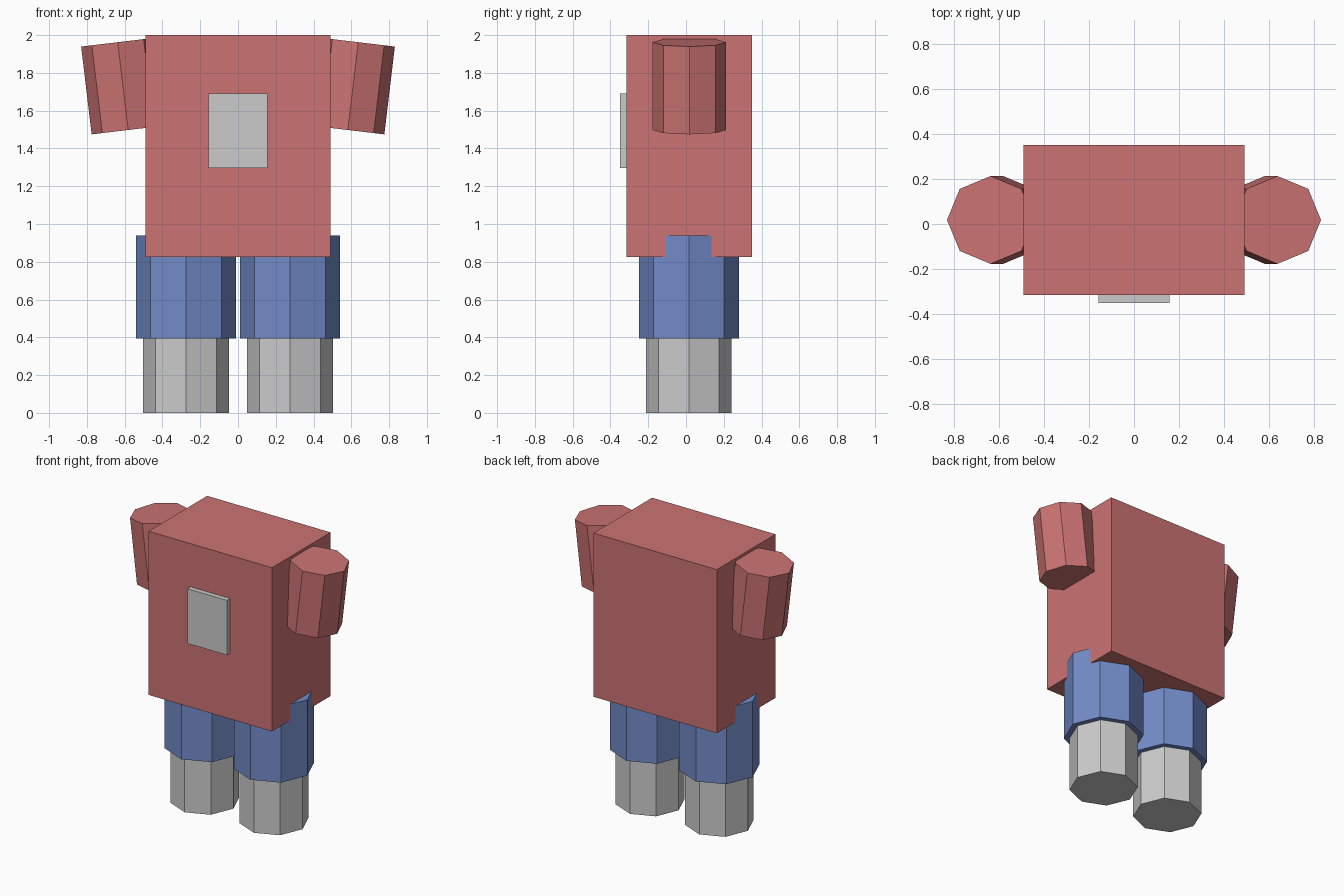
import bpy
from math import radians

if "Cube" in bpy.data.objects:
    bpy.data.objects.remove(bpy.data.objects["Cube"])


def material(name, rgb):
    mat = bpy.data.materials.new(name)
    mat.diffuse_color = (*rgb, 1)
    mat.use_nodes = True
    mat.node_tree.nodes["Principled BSDF"].inputs["Base Color"].default_value = mat.diffuse_color
    return mat


def finish(name, mat):
    obj = bpy.context.object
    obj.name = name
    if mat:
        obj.data.materials.append(mat)


def box(name, lo, hi, mat=None):
    centre = [(a + b) / 2 for a, b in zip(lo, hi)]
    size = [b - a for a, b in zip(lo, hi)]
    bpy.ops.mesh.primitive_cube_add(size=1, location=centre, scale=size)
    bpy.ops.object.transform_apply(location=False, rotation=False, scale=True)
    finish(name, mat)


def prism(name, radius, height, centre, tilt=0.0, mat=None):
    bpy.ops.mesh.primitive_cylinder_add(vertices=8, radius=radius, depth=height,
                                        location=centre, rotation=(0, tilt, 0))
    finish(name, mat)


red = material("red_cloth", (0.60, 0.17, 0.17))
blue = material("blue_cloth", (0.17, 0.26, 0.58))

# Torso block and chest panel
box("torso", (-0.49, -0.315, 0.825), (0.49, 0.35, 2.0), red)
box("chest_panel", (-0.157, -0.35, 1.297), (0.157, -0.31, 1.69))

# Mirrored limbs
for side, s in (("left", -1), ("right", 1)):
    # Sleeve tilted outward at the top
    prism(f"{side}_sleeve", 0.195, 0.468, (s * 0.609, 0.018, 1.73), s * radians(6.8), red)
    # Trouser leg
    prism(f"{side}_trouser_leg", 0.265, 0.545, (s * 0.275, 0.015, 0.6675), 0, blue)
    # Lower leg
    prism(f"{side}_lower_leg", 0.227, 0.40, (s * 0.275, 0.015, 0.20))
